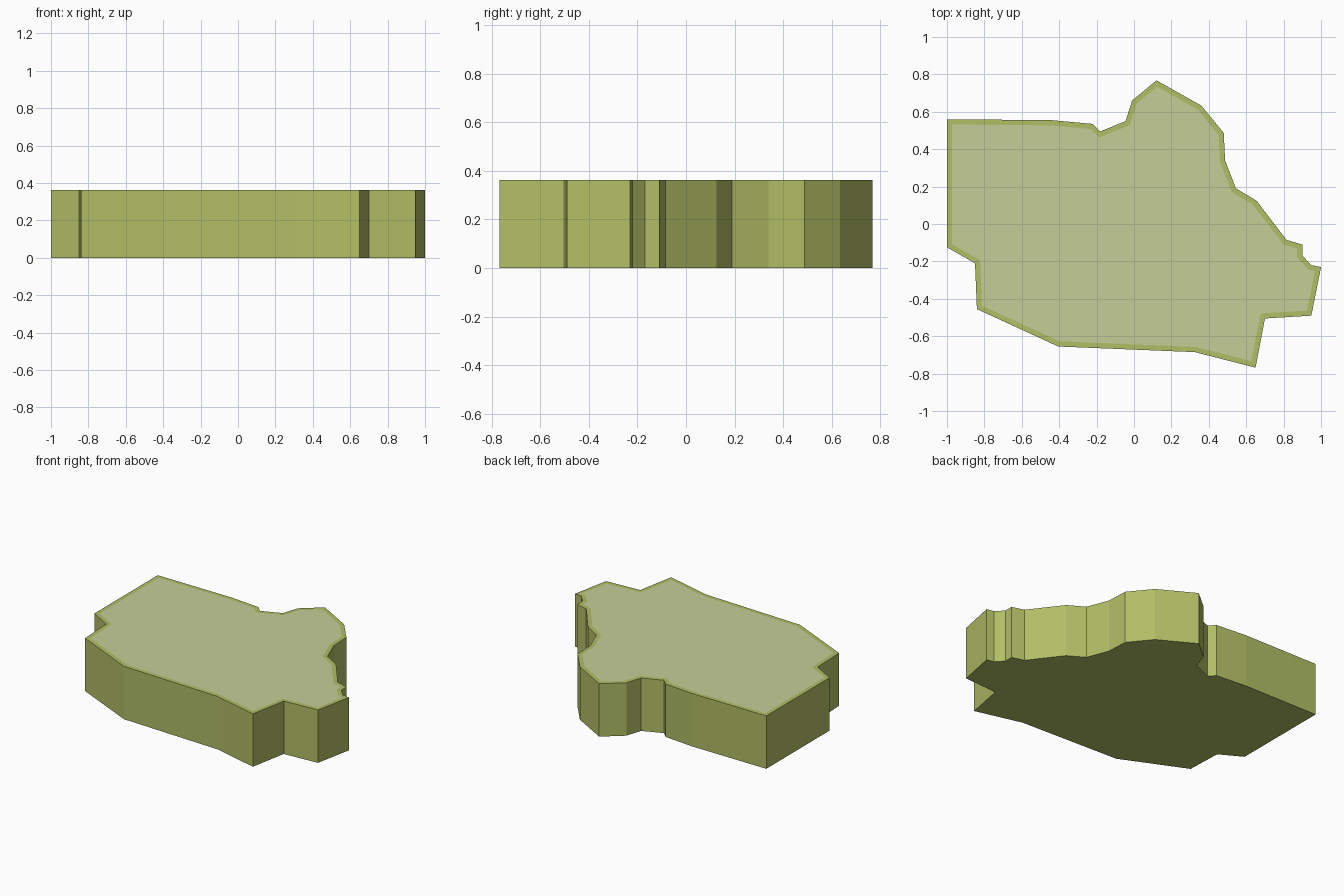
import bpy, bmesh

if "Cube" in bpy.data.objects:
    bpy.data.objects.remove(bpy.data.objects["Cube"])

HEIGHT = 0.362
RIM = 0.028

# Outline of the slab, seen from above (clockwise)
OUTLINE = [
    (-1, 0.56), (-0.44, 0.555), (-0.22, 0.535), (-0.18, 0.495), (-0.045, 0.55),
    (-0.01, 0.66), (0.12, 0.768), (0.36, 0.633), (0.48, 0.487), (0.487, 0.34),
    (0.545, 0.19), (0.655, 0.125), (0.815, -0.085), (0.90, -0.11), (0.90, -0.168),
    (0.947, -0.22), (1.0, -0.23), (0.948, -0.49), (0.70, -0.505), (0.65, -0.768),
    (0.325, -0.685), (-0.405, -0.655), (-0.84, -0.455), (-0.85, -0.21), (-1, -0.125),
]


def material(name, color):
    mat = bpy.data.materials.new(name)
    mat.diffuse_color = (*color, 1)
    mat.use_nodes = True
    mat.node_tree.nodes["Principled BSDF"].inputs["Base Color"].default_value = mat.diffuse_color
    return mat


# Slab: outline extruded upward
bm = bmesh.new()
base = bm.faces.new([bm.verts.new((x, y, 0)) for x, y in OUTLINE])
bm.normal_update()
ext = bmesh.ops.extrude_face_region(bm, geom=[base], use_keep_orig=True)
top_verts = [g for g in ext["geom"] if isinstance(g, bmesh.types.BMVert)]
top = next(g for g in ext["geom"] if isinstance(g, bmesh.types.BMFace))
bmesh.ops.translate(bm, vec=(0, 0, HEIGHT), verts=top_verts)
bmesh.ops.recalc_face_normals(bm, faces=bm.faces[:])

# Pale top panel, flush inside a narrow rim
bmesh.ops.inset_individual(bm, faces=[top], thickness=RIM, use_even_offset=True)
top.material_index = 1

mesh = bpy.data.meshes.new("region_slab")
bm.to_mesh(mesh)
bm.free()
mesh.materials.append(material("olive", (0.44, 0.51, 0.13)))
mesh.materials.append(material("pale_olive", (0.56, 0.62, 0.31)))
slab = bpy.data.objects.new("region_slab", mesh)
bpy.context.collection.objects.link(slab)
